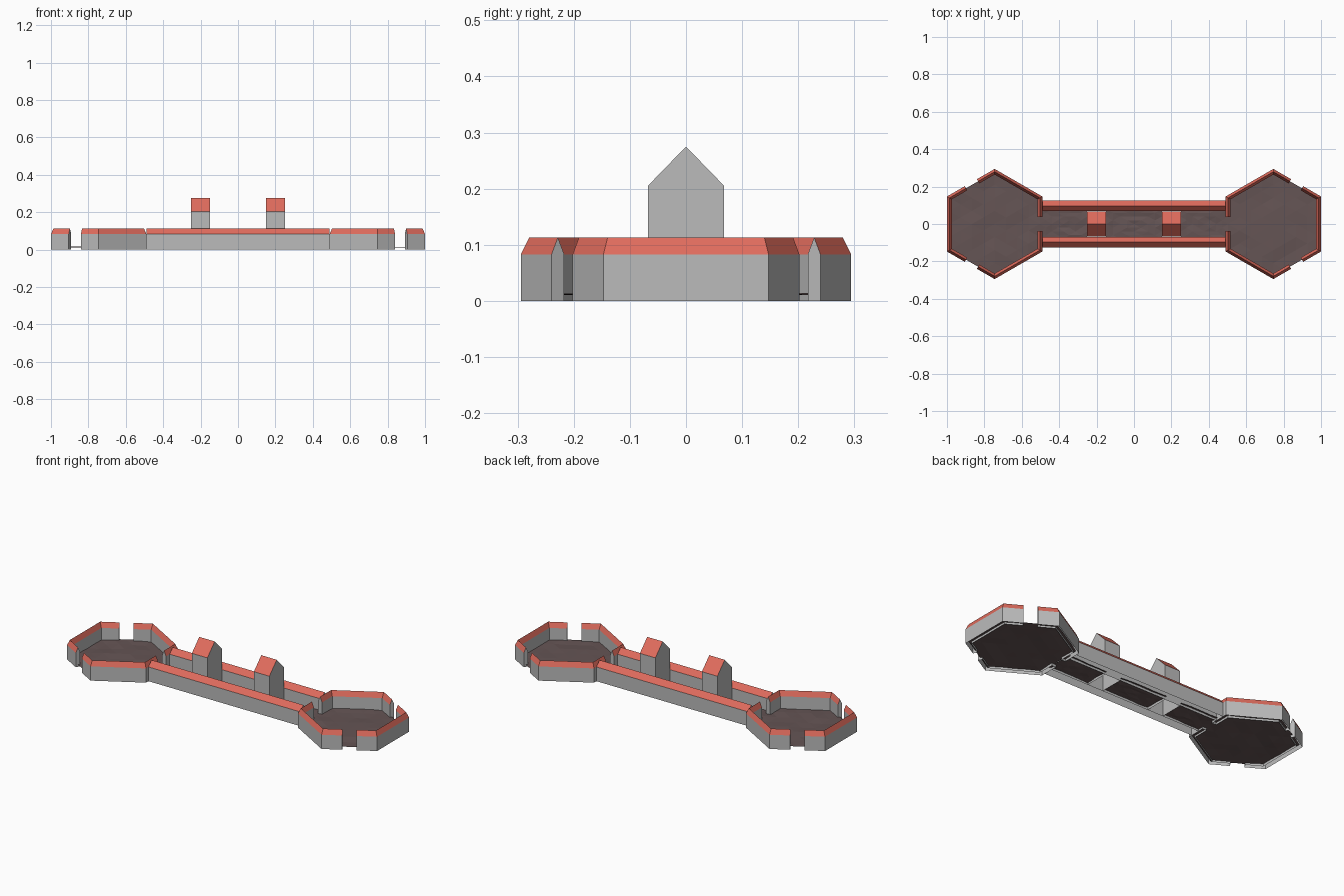
import bpy, bmesh, random
from math import cos, sin, radians
from mathutils import Vector

if "Cube" in bpy.data.objects:
    bpy.data.objects.remove(bpy.data.objects["Cube"])

random.seed(4)
CX, APO = 0.745, 0.255        # bastion centre and apothem
WALL_H, EAVE = 0.113, 0.083   # ridge and eave heights of the walls
WALL_T, GATE = 0.026, 0.0375  # wall thickness, half gate width


def material(name, rgb):
    m = bpy.data.materials.new(name)
    m.diffuse_color = (*rgb, 1)
    m.use_nodes = True
    m.node_tree.nodes["Principled BSDF"].inputs["Base Color"].default_value = m.diffuse_color
    return m


STONE = material("stone", (0.5, 0.5, 0.5))
TILE = material("red_tile", (0.75, 0.15, 0.11))
EARTH = material("earth", (0.13, 0.09, 0.09))


def finish(name, bm, mats):
    mesh = bpy.data.meshes.new(name)
    bm.to_mesh(mesh)
    bm.free()
    for m in mats:
        mesh.materials.append(m)
    ob = bpy.data.objects.new(name, mesh)
    bpy.context.collection.objects.link(ob)
    return ob


def roofed_shell(name, sections):
    """Join five-point gabled sections; bottom stays open, ends are capped."""
    bm = bmesh.new()
    rings = [[bm.verts.new(p) for p in s] for s in sections]
    for a, b in zip(rings, rings[1:]):
        for i in range(4):
            f = bm.faces.new((a[i], b[i], b[i + 1], a[i + 1]))
            f.material_index = 1 if i in (1, 2) else 0
    bm.faces.new(rings[0])
    bm.faces.new(rings[-1][::-1])
    bmesh.ops.recalc_face_normals(bm, faces=bm.faces)
    # the first roof slope must face upward
    roof = next(f for f in bm.faces if f.material_index == 1)
    if roof.normal.z < 0:
        bmesh.ops.reverse_faces(bm, faces=bm.faces)
    return finish(name, bm, (STONE, TILE))


def gable(width, eave, ridge):
    return [(0, 0), (0, eave), (width / 2, ridge), (width, eave), (width, 0)]


def straight(name, x0, x1, y0, width, eave, ridge):
    prof = gable(width, eave, ridge)
    return roofed_shell(name, [[(x, y0 + o, z) for o, z in prof] for x in (x0, x1)])


# bastion walls: three mitred runs between gates on every second side
def bastion_wall(name, side, start):
    prof = gable(WALL_T, EAVE, WALL_H)

    def gate_end(angle, shift):
        a = radians(angle)
        return [(side * (CX + (APO - o) * cos(a) - shift * sin(a)),
                 (APO - o) * sin(a) + shift * cos(a), z) for o, z in prof]

    def corner(angle):
        a = radians(angle)
        r = 1 / cos(radians(30))
        return [(side * (CX + (APO - o) * r * cos(a)), (APO - o) * r * sin(a), z)
                for o, z in prof]

    roofed_shell(name, [gate_end(start, GATE), corner(start + 30),
                        corner(start + 90), gate_end(start + 120, -GATE)])


# slightly uneven earth floors
def floor(name, outline):
    bm = bmesh.new()
    c = sum((Vector(p) for p in outline), Vector((0, 0))) / len(outline)
    vs = [bm.verts.new((*p, 0.013)) for p in outline]
    mid = bm.verts.new((*c, 0.013))
    for i, v in enumerate(vs):
        bm.faces.new((v, vs[(i + 1) % len(vs)], mid))
    bmesh.ops.subdivide_edges(bm, edges=bm.edges, cuts=3, use_grid_fill=True)
    for v in bm.verts:
        v.co.z += random.uniform(-0.003, 0.003)
    bmesh.ops.recalc_face_normals(bm, faces=bm.faces)
    if sum(f.normal.z for f in bm.faces) < 0:
        bmesh.ops.reverse_faces(bm, faces=bm.faces)
    finish(name, bm, (EARTH,))


for side, label in ((1, "right"), (-1, "left")):
    for n, start in enumerate((60, 180, 300)):
        bastion_wall(f"{label}_bastion_wall_{n + 1}", side, start)
    R = (APO - 0.013) / cos(radians(30))
    floor(f"{label}_bastion_floor",
          [(side * CX + R * cos(radians(30 + 60 * k)), R * sin(radians(30 + 60 * k)))
           for k in range(6)])
    # gatehouse tower over the bridge
    straight(f"{label}_tower", side * 0.2 - 0.05, side * 0.2 + 0.05,
             -0.068, 0.136, 0.205, 0.275)

# bridge parapets and the roadway between the towers
straight("front_bridge_wall", -0.49, 0.49, -0.125, 0.055, EAVE, WALL_H)
straight("back_bridge_wall", -0.49, 0.49, 0.07, 0.055, EAVE, WALL_H)
for n, (a, b) in enumerate(((-0.503, -0.25), (-0.15, 0.15), (0.25, 0.503))):
    floor(f"bridge_floor_{n + 1}", [(a, -0.08), (b, -0.08), (b, 0.08), (a, 0.08)])
